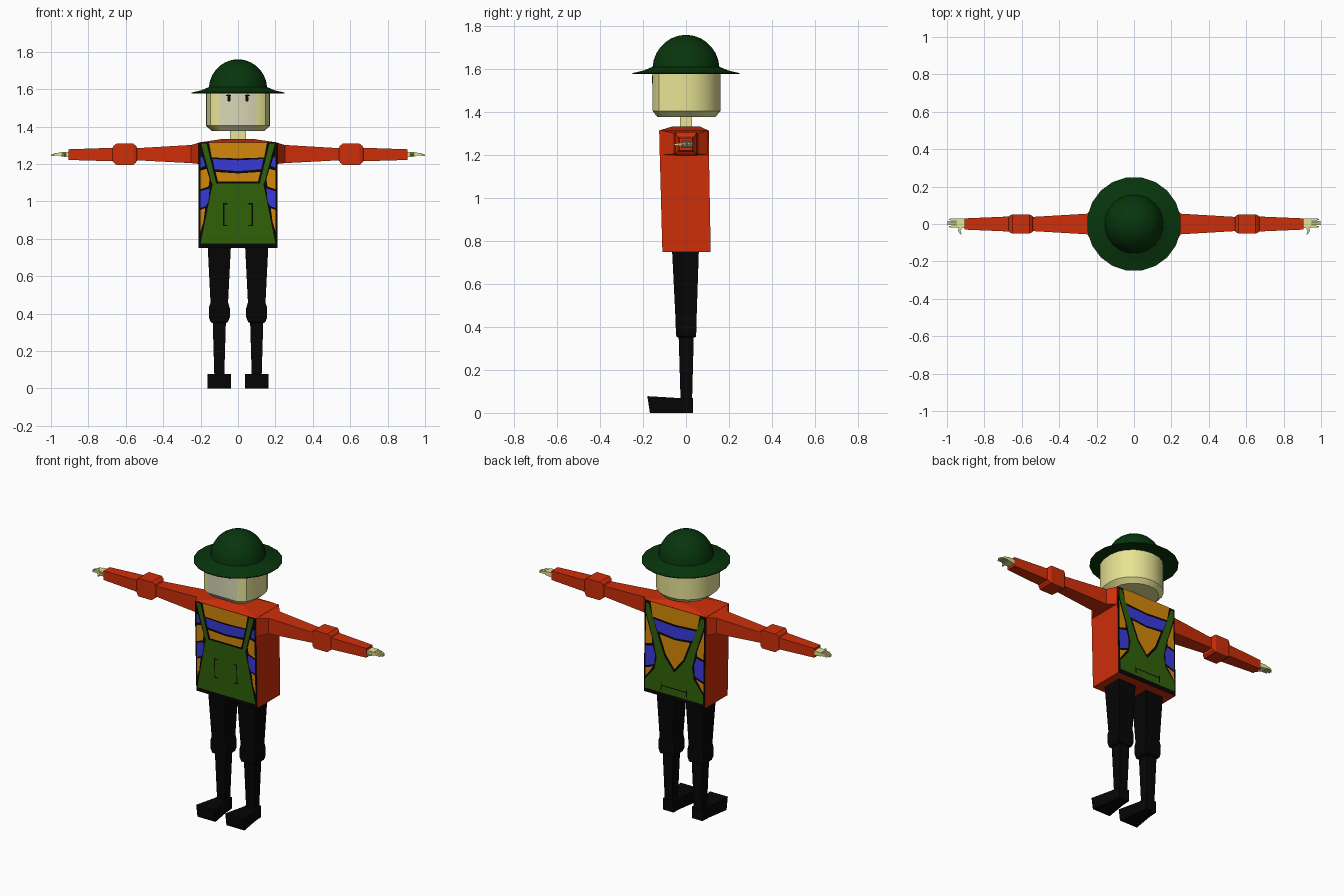
import bpy, bmesh, math

if "Cube" in bpy.data.objects:
    bpy.data.objects.remove(bpy.data.objects["Cube"])


def material(name, r, g, b):
    m = bpy.data.materials.new(name)
    m.diffuse_color = (*[(c / 255) ** 2.2 for c in (r, g, b)], 1)
    m.use_nodes = True
    m.node_tree.nodes["Principled BSDF"].inputs["Base Color"].default_value = m.diffuse_color
    return m


RED = material("red", 205, 50, 18)
BLACK = material("black", 14, 14, 14)
GREEN = material("overall green", 52, 98, 18)
HAT = material("hat green", 16, 56, 20)
ORANGE = material("orange", 212, 136, 18)
BLUE = material("blue", 60, 60, 218)
SKIN = material("skin", 232, 228, 148)
FACE = material("pale face", 216, 214, 182)


def finish(name, bm, mats, mirror=False, smooth=None, rule=None):
    me = bpy.data.meshes.new(name)
    for m in mats:
        me.materials.append(m)
    if rule:
        bm.normal_update()
        for f in bm.faces:
            f.material_index = rule(f)
    if smooth:
        for f in bm.faces:
            f.smooth = True
    bm.to_mesh(me)
    bm.free()
    if smooth:
        me.set_sharp_from_angle(angle=math.radians(smooth))
    ob = bpy.data.objects.new(name, me)
    bpy.context.collection.objects.link(ob)
    if mirror:
        mod = ob.modifiers.new("mirror", 'MIRROR')
        mod.use_mirror_merge = False
    return ob


def add_loft(bm, rings):
    """Skin a list of equal-length point rings and cap both ends."""
    vs = [[bm.verts.new(p) for p in r] for r in rings]
    n = len(vs[0])
    for a, b in zip(vs, vs[1:]):
        for i in range(n):
            j = (i + 1) % n
            bm.faces.new((a[i], a[j], b[j], b[i]))
    bm.faces.new(vs[0])
    bm.faces.new(vs[-1])


def loft(name, ring_sets, mats, **kw):
    bm = bmesh.new()
    for rings in ring_sets:
        add_loft(bm, rings)
    bmesh.ops.recalc_face_normals(bm, faces=bm.faces)
    return finish(name, bm, mats, **kw)


def rect_x(x, y0, y1, z0, z1):
    return [(x, y0, z0), (x, y1, z0), (x, y1, z1), (x, y0, z1)]


def rect_z(z, x0, x1, y0, y1):
    return [(x0, y0, z), (x1, y0, z), (x1, y1, z), (x0, y1, z)]


def circle(r, z, n=20):
    return [(r * math.cos(math.tau * (i + .5) / n), r * math.sin(math.tau * (i + .5) / n), z)
            for i in range(n)]


# torso: front and back are black panels, the rest is red
def front_y(z):
    return -0.11 - 0.015 * (z - 0.75) / 0.565


def back_y(z):
    return 0.115 - 0.01 * (z - 0.75) / 0.565


loft("torso", [[rect_z(z, -0.21, 0.21, front_y(z), back_y(z)) for z in (0.75, 1.2, 1.315)]
               + [rect_z(1.333, -0.09, 0.09, -0.065, 0.065)]],
     [RED, BLACK], rule=lambda f: int(abs(f.normal.y) > 0.9))

# arm with shoulder wedge and elbow pad
arm = [rect_x(0.205, front_y(1.25), back_y(1.25), 1.2, 1.315)]
for x, hy, z0, z1 in [(0.25, .055, 1.205, 1.302), (0.54, .038, 1.22, 1.285), (0.545, .045, 1.208, 1.298),
                      (0.56, .051, 1.196, 1.309), (0.65, .051, 1.196, 1.309), (0.665, .045, 1.208, 1.298),
                      (0.67, .04, 1.215, 1.287), (0.905, .03, 1.222, 1.279)]:
    arm.append(rect_x(x, -hy, hy, z0, z1))
loft("arm", [arm], [RED], mirror=True)

# hand: palm, four fingers, thumb
hand = [[rect_x(0.90, -.022, .028, 1.235, 1.265), rect_x(0.95, -.02, .03, 1.242, 1.264)]]
for i in range(4):
    y = -0.014 + i * 0.0127
    tip = 0.99 + (0.01 if i in (1, 2) else 0)
    hand.append([rect_x(0.945, y - .005, y + .005, 1.244, 1.262),
                 rect_x(0.975, y - .005, y + .005, 1.246, 1.259),
                 rect_x(tip, y - .003, y + .003, 1.243, 1.25)])
hand.append([[(x - w, y, 1.25 - w), (x + w, y, 1.25 - w), (x + w, y, 1.25 + w), (x - w, y, 1.25 + w)]
             for x, y, w in [(0.92, -.01, .009), (0.935, -.035, .007), (0.925, -.055, .003)]])
loft("hand", hand, [SKIN], mirror=True)

# leg with knee pad
leg = [rect_z(z, 0.1 - hx, 0.1 + hx, y0, y1) for z, hx, y0, y1 in [
    (0.76, .062, -.065, .06), (0.46, .047, -.05, .05), (0.43, .056, -.049, .049), (0.38, .056, -.047, .048),
    (0.355, .046, -.045, .047), (0.35, .035, -.034, .036), (0.05, .026, -.025, .028)]]
loft("leg", [leg], [BLACK], mirror=True)

# shoe, widening to the toe
foot = [[(0.1 - w, yb, 0), (0.1 + w, yb, 0), (0.1 + w, yt, h), (0.1 - w, yt, h)]
        for yb, yt, w, h in [(.033, .033, .036, .07), (-.03, -.03, .04, .069), (-.168, -.18, .062, .078)]]
loft("shoe", [foot], [BLACK], mirror=True)

# neck
loft("neck", [[rect_z(z, -.043, .043, -.028, .028) for z in (1.32, 1.39)]], [SKIN])

# head: flat front, rounded back, chamfered chin
half = [(0.10, -.155), (0.147, -.125), (0.168, -.065)]
outline = half + [(0.172 * math.cos(a), 0.16 * math.sin(a)) for a in
                  [math.pi * i / 10 for i in range(11)]] + [(-x, y) for x, y in reversed(half)]
head = [[(x * s, y * t, z) for x, y in outline]
        for s, t, z in [(.82, .86, 1.378), (1, 1, 1.405), (1, 1, 1.59)]]
loft("head", [head], [SKIN, FACE], smooth=35,
     rule=lambda f: int(f.normal.y < -.5 and abs(f.calc_center_median().x) < .05))

# hat: brim and dome in one profile
dome = [(0.158 * math.cos(a), 1.6 + 0.16 * math.sin(a)) for a in
        [math.radians(d) for d in (4, 16, 28, 40, 52, 64, 76, 86)]]
loft("hat", [[circle(r, z) for r, z in [(0.15, 1.583), (0.252, 1.577), (0.252, 1.582), (0.2, 1.594)] + dome]],
     [HAT], smooth=35)


def panels(name, mat, polys, side, layer):
    """Right halves of flat painted shapes on the torso, mirrored in x."""
    bm = bmesh.new()
    for p in polys:
        y = (lambda z: front_y(z) - .002 * layer) if side < 0 else (lambda z: back_y(z) + .002 * layer)
        f = bm.faces.new([bm.verts.new((x, y(z), z)) for x, z in p])
        f.normal_update()
        if f.normal.y * side < 0:
            f.normal_flip()
    finish(name, bm, [mat], mirror=True)


def bar(x0, x1, z0, z1):
    return [(x0, z0), (x1, z0), (x1, z1), (x0, z1)]


# front of the shirt and overalls
panels("front_orange_stripes", ORANGE, [
    [(0, 1.315), (.155, 1.315), (.14, 1.235), (0, 1.23)],
    [(0, 1.15), (.12, 1.158), (.107, 1.107), (0, 1.107)],
    [(.2, 1.165), (.168, 1.175), (.152, 1.12), (.157, 1.08), (.2, 1.065)],
    [(.2, .955), (.175, .965), (.185, .89), (.2, .84)]], -1, 1)
panels("front_blue_stripes", BLUE, [
    [(0, 1.22), (.136, 1.227), (.124, 1.172), (0, 1.162)],
    [(.2, 1.24), (.188, 1.235), (.175, 1.19), (.2, 1.18)],
    [(.2, 1.055), (.152, 1.07), (.158, 1.0), (.172, .975), (.2, .965)]], -1, 1)
panels("front_bib", GREEN, [
    [(0, 1.097), (.135, 1.097), (.2, .775), (0, .775)],
    [(.197, 1.31), (.168, 1.31), (.117, 1.097), (.14, 1.097)]], -1, 2)
panels("front_pocket", BLACK, [
    bar(.073, .079, .875, .985), bar(.055, .079, .985, .991), bar(.055, .079, .869, .875)], -1, 3)

# back of the shirt and overalls
panels("back_orange_stripes", ORANGE, [
    [(0, 1.315), (.17, 1.315), (.153, 1.225), (0, 1.215)],
    [(0, 1.12), (.105, 1.13), (.06, 1.015), (0, .94)],
    [(.2, 1.225), (.155, 1.09), (.155, 1.06), (.2, 1.048)],
    [(.2, .9), (.147, .918), (.2, .845)]], 1, 1)
panels("back_blue_stripes", BLUE, [
    [(0, 1.203), (.147, 1.212), (.12, 1.145), (0, 1.132)],
    [(.2, 1.035), (.15, 1.047), (.135, 1.0), (.138, .935), (.2, .912)]], 1, 1)
panels("back_straps", GREEN, [
    [(.2, 1.3), (.18, 1.3), (.118, 1.13), (.07, 1.005), (0, .92), (0, .775), (.2, .775), (.2, .83),
     (.135, .91), (.122, .98), (.145, 1.08), (.2, 1.25)]], 1, 2)
panels("back_pocket", BLACK, [bar(0, .09, .817, .823), bar(.084, .09, .79, .835)], 1, 3)

# eyes with small lashes
bm = bmesh.new()
for z, w, h, dx in [(1.55, .009, .016, 0), (1.567, .013, .004, .003)]:
    add_loft(bm, [[(.048 + dx + sx * w, y, z + sz * h) for sx, sz in
                   [(-.6, -1), (.6, -1), (1, -.4), (1, .4), (.6, 1), (-.6, 1), (-1, .4), (-1, -.4)]]
                  for y in (-.153, -.158)])
bmesh.ops.recalc_face_normals(bm, faces=bm.faces)
finish("eye", bm, [BLACK], mirror=True)
